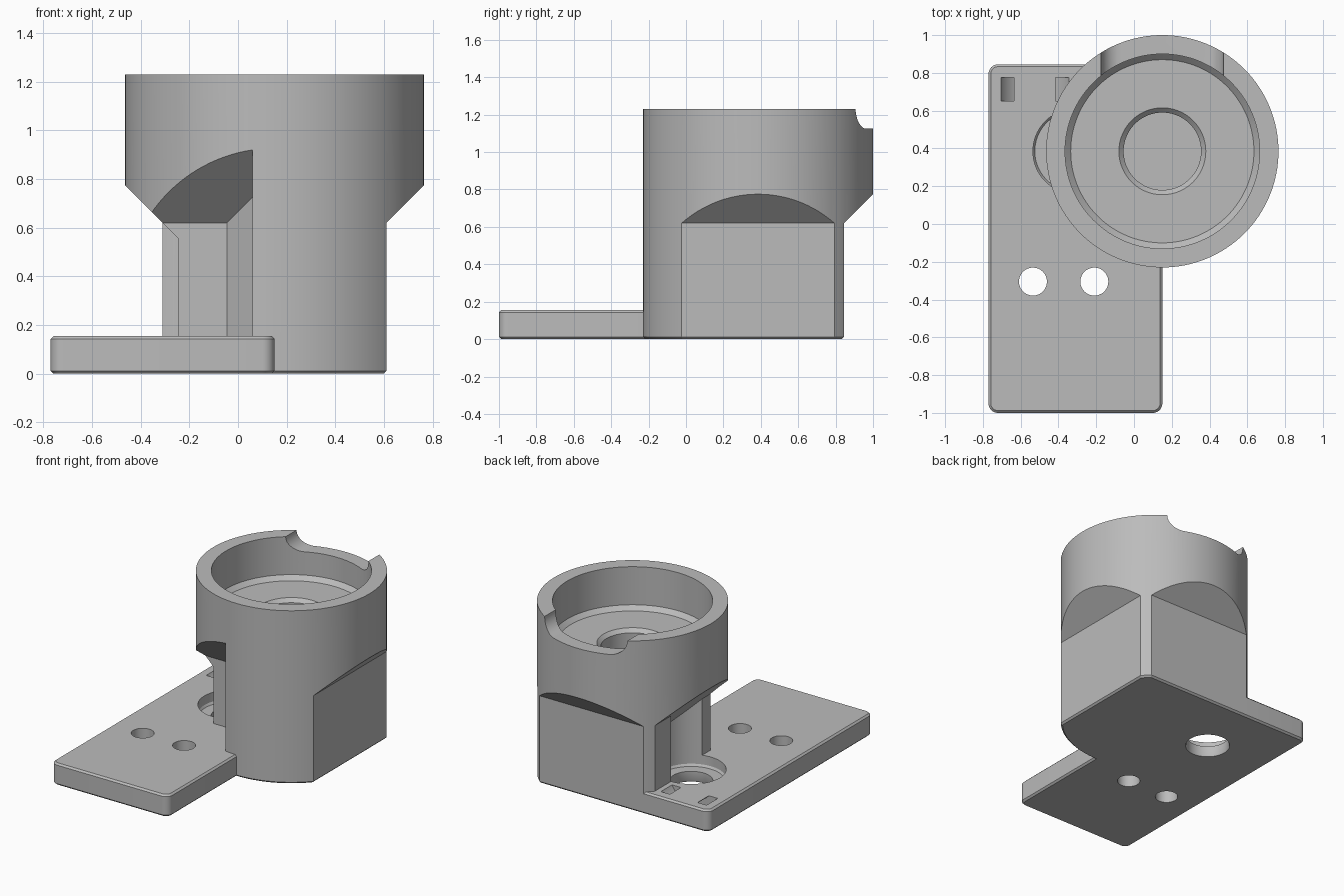
import bpy, bmesh, math

if "Cube" in bpy.data.objects:
    bpy.data.objects.remove(bpy.data.objects["Cube"], do_unlink=True)

CX, CY, R = 0.15, 0.385, 0.615      # axis and radius of the cup
HX = -0.31                          # screw hole x, also the left wall of the body
FAR = 2.0

grey = bpy.data.materials.new("plain_grey")
grey.use_nodes = True
grey.diffuse_color = (0.5, 0.5, 0.5, 1)
grey.node_tree.nodes["Principled BSDF"].inputs["Base Color"].default_value = (0.5, 0.5, 0.5, 1)


def skin(name, loops):
    """Closed solid through equally long loops, capped at both ends."""
    bm = bmesh.new()
    rings = [[bm.verts.new(p) for p in loop] for loop in loops]
    n = len(rings[0])
    for a, b in zip(rings, rings[1:]):
        for i in range(n):
            j = (i + 1) % n
            bm.faces.new((a[i], a[j], b[j], b[i]))
    bm.faces.new(rings[0])
    bm.faces.new(rings[-1])
    bmesh.ops.recalc_face_normals(bm, faces=bm.faces)
    mesh = bpy.data.meshes.new(name)
    bm.to_mesh(mesh)
    bm.free()
    mesh.materials.append(grey)
    ob = bpy.data.objects.new(name, mesh)
    bpy.context.collection.objects.link(ob)
    return ob


def circle(x, y, r, z, n=96):
    """Loop of points; z is a height or a function of x and y."""
    pts = [(x + r * math.cos(math.tau * i / n), y + r * math.sin(math.tau * i / n))
           for i in range(n)]
    return [(px, py, z(px, py) if callable(z) else z) for px, py in pts]


def turned(name, x, y, profile, n=96):
    return skin(name, [circle(x, y, r, z, n) for r, z in profile])


def upright(name, outline, z0, top):
    """Prism on a plan outline with a sloping top."""
    return skin(name, [[(x, y, z0) for x, y in outline],
                       [(x, y, top(x, y)) for x, y in outline]])


def along_y(name, profile, y0, y1):
    return skin(name, [[(x, y, z) for x, z in profile] for y in (y0, y1)])


def along_x(name, profile, x0, x1):
    return skin(name, [[(x, y, z) for y, z in profile] for x in (x0, x1)])


def combine(target, other, operation):
    mod = target.modifiers.new("combine", 'BOOLEAN')
    mod.operation, mod.solver, mod.object = operation, 'EXACT', other
    bpy.ops.object.select_all(action='DESELECT')
    bpy.context.view_layer.objects.active = target
    target.select_set(True)
    bpy.ops.object.modifier_apply(modifier=mod.name)
    bpy.data.objects.remove(other, do_unlink=True)


def cut(target, *cutters):
    for c in cutters:
        combine(target, c, 'DIFFERENCE')


def rounded_rect(x0, x1, y0, y1, r, z, steps=8):
    pts = []
    corners = [(x1 - r, y1 - r), (x0 + r, y1 - r), (x0 + r, y0 + r), (x1 - r, y0 + r)]
    for k, (cx, cy) in enumerate(corners):
        for s in range(steps + 1):
            a = math.pi / 2 * (k + s / steps)
            pts.append((cx + r * math.cos(a), cy + r * math.sin(a), z))
    return pts


# Cup body with its stepped, chamfered recess
E = 0.0005
body = turned("cup_body", CX, CY, [
    (R - 0.012, 0), (R, 0.012), (R, 1.23), (0.515, 1.23), (0.515, 0.96), (0.485, 0.93),
    (0.23, 0.93), (0.205, 0.905), (0.205, 0.6)], 128)


# Flat walls on the left and back, each under a 45 degree overhang
def wall_profile(w):
    return [(w - 0.112, -0.1), (w, 0.012), (w, 0.62), (w + 1, 1.62), (w + 1, -0.1)]


cut(body,
    along_y("left_wall_cutter", wall_profile(0.61), -FAR, FAR),
    along_x("back_wall_cutter", wall_profile(0.845), -FAR, FAR))


# Right wall, its set-back front half and the angled front pocket
def side_slope(x, y):
    return 0.62 + HX - x


def front_slope(x, y):
    return 0.697 - y


def slab(x, y0, y1):
    return [(-FAR, y0), (x, y0), (x, y1), (-FAR, y1)]


cut(body,
    upright("right_wall_cutter", slab(HX, -FAR, FAR), 0.1, side_slope),
    upright("right_step_cutter", slab(-0.245, -FAR, CY), 0.1, side_slope),
    upright("front_pocket_cutter",
            [(-FAR, 0.077), (-0.045, 0.077), (0.06, -0.028), (0.06, -FAR), (-FAR, -FAR)],
            0.1, front_slope))

# Rounded notch in the back of the rim
arc = [(0.22 + 0.105 * math.cos(a), 1.23 - 0.105 * math.sin(a))
       for a in (math.pi / 2 * i / 12 for i in range(13))]
half = [(0.325, 1.4)] + arc
notch = [(CX + x, z) for x, z in half] + [(CX - x, z) for x, z in reversed(half)]
cut(body, along_y("notch_cutter", notch, CY + 0.3, FAR))

# Mounting plate with softened edges
c = 0.012
plate = skin("plate", [
    rounded_rect(-0.77 + d, 0.15 - d, -1 + d, 0.845 - d, 0.05 - d, z)
    for d, z in ((c, 0), (0, c), (0, 0.155 - c), (c, 0.155))])
combine(body, plate, 'UNION')

# Screw hole with counterbore and driver clearance
cut(body,
    skin("clearance_cutter", [circle(HX, CY, 0.215, 0.075), circle(HX, CY, 0.225, 0.09),
                              circle(HX, CY, 0.225, side_slope)]),
    turned("screw_hole_cutter", HX, CY, [(0.15, -0.01), (0.14, 0.012), (0.14, 0.12)]))

# Two plain holes
cut(body, *[turned("hole_cutter", x, -0.305, [(0.074, -0.1), (0.074, 0.3)], 48)
            for x in (-0.535, -0.21)])


# Curved strap channel that opens as two slots
def channel_arc(r):
    return [(-0.525 + r * math.cos(a), 0.247 + r * math.sin(a))
            for a in (math.pi + math.pi * i / 32 for i in range(33))]


cut(body, along_y("strap_cutter", channel_arc(0.202) + channel_arc(0.143)[::-1], 0.65, 0.775))

# Smooth curved walls, crisp edges
body.name = "cup_mount"
bpy.ops.object.select_all(action='DESELECT')
bpy.context.view_layer.objects.active = body
body.select_set(True)
bpy.ops.object.shade_smooth_by_angle(angle=math.radians(25))
